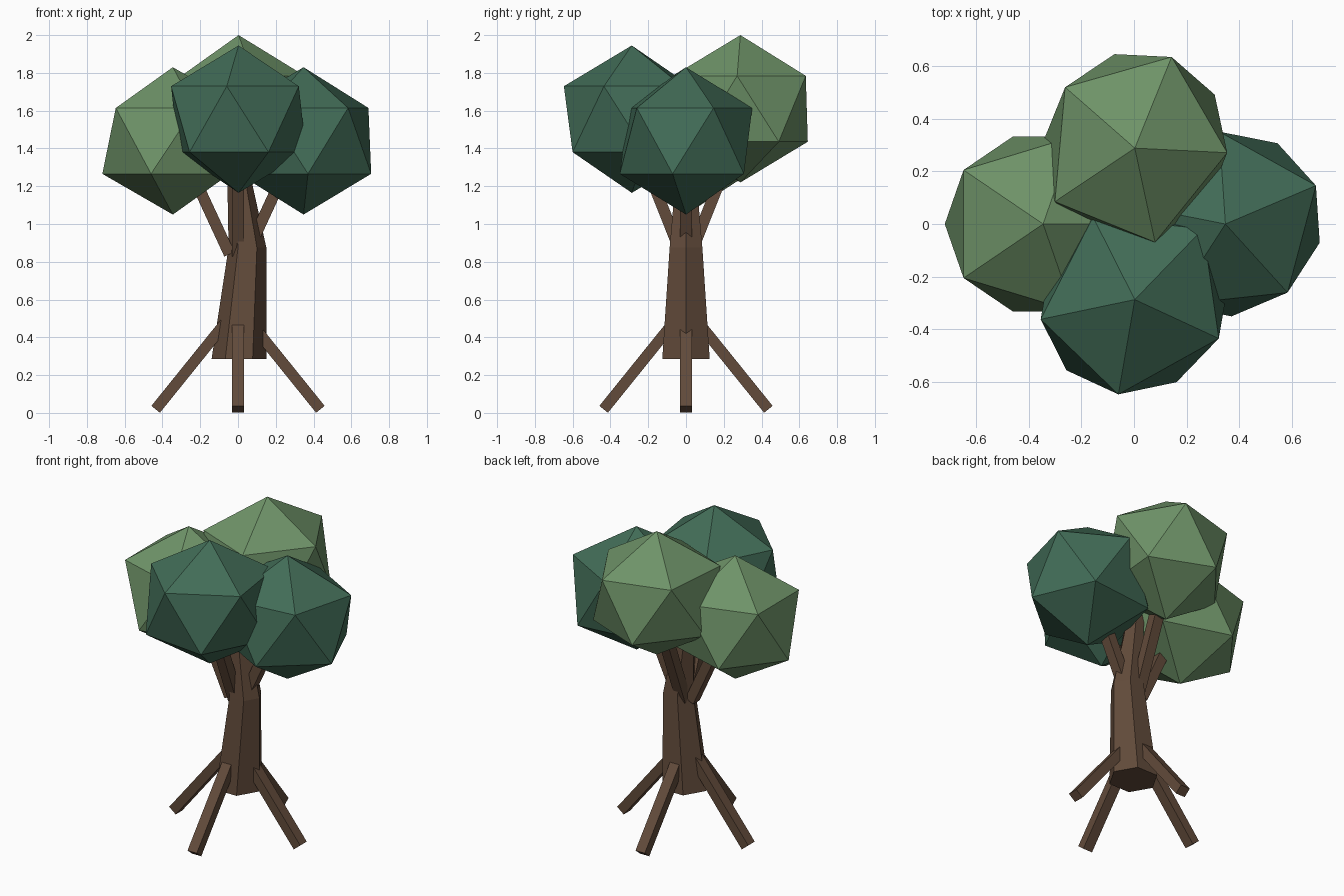
import bpy, bmesh, math
from mathutils import Matrix, Vector

if "Cube" in bpy.data.objects:
    bpy.data.objects.remove(bpy.data.objects["Cube"], do_unlink=True)


def material(name, rgb):
    mat = bpy.data.materials.new(name)
    mat.use_nodes = True
    mat.diffuse_color = (*rgb, 1)
    mat.node_tree.nodes["Principled BSDF"].inputs["Base Color"].default_value = (*rgb, 1)
    return mat


bark = material("bark_brown", (0.122, 0.07, 0.043))
light_leaf = material("light_green", (0.156, 0.29, 0.138))
dark_leaf = material("dark_green", (0.054, 0.15, 0.095))


def finish(bm, name, mat):
    bmesh.ops.recalc_face_normals(bm, faces=bm.faces)
    mesh = bpy.data.meshes.new(name)
    bm.to_mesh(mesh)
    bm.free()
    mesh.materials.append(mat)
    obj = bpy.data.objects.new(name, mesh)
    bpy.context.collection.objects.link(obj)
    return obj


def strut(name, start, end, width, depth):
    """Rectangular beam between two points, its width kept level."""
    start, end = Vector(start), Vector(end)
    along = (end - start).normalized()
    side = along.cross(Vector((0, 0, 1))).normalized()
    turn = Matrix((side, along.cross(side), along)).transposed().to_4x4()
    size = Matrix.Diagonal((width, depth, (end - start).length, 1))
    bm = bmesh.new()
    bmesh.ops.create_cube(bm, size=1, matrix=Matrix.Translation((start + end) / 2) @ turn @ size)
    return finish(bm, name, bark)


# Trunk: a bent, tapering hexagonal column (centre x, height, radius)
bm = bmesh.new()
rings = []
for cx, z, r in [(0.005, 0.285, 0.145), (0.05, 0.875, 0.1), (0.01, 1.21, 0.066), (-0.015, 1.42, 0.05)]:
    angles = [math.radians(60 * i) for i in range(6)]
    rings.append([bm.verts.new((cx + r * math.cos(a), r * math.sin(a), z)) for a in angles])
for low, high in zip(rings, rings[1:]):
    for i in range(6):
        j = (i + 1) % 6
        bm.faces.new((low[i], low[j], high[j], high[i]))
bm.faces.new(rings[0][::-1])
bm.faces.new(rings[-1])
finish(bm, "trunk", bark)

# Splayed roots and upper branches, one to each side
sides = {"left": (1, 0), "right": (-1, 0), "front": (0, -1), "back": (0, 1)}
for side, (dx, dy) in sides.items():
    strut(side + "_root", (0.04 * dx, 0.04 * dy, 0.51), (0.436 * dx, 0.436 * dy, 0.019), 0.065, 0.058)
    reach = 0.23 if dx else 0.2
    base = 0.045 if dx else 0.025
    strut(side + "_branch", (base * dx, base * dy, 0.84),
          (reach * dx, reach * dy, 1.24 if dx else 1.28), 0.065, 0.06)

# Foliage: faceted balls, slightly stretched and each turned a little further
crowns = [("right", -0.345, 0, 1.44, 0, light_leaf),
          ("left", 0.347, 0, 1.44, 23, dark_leaf),
          ("front", 0.003, -0.287, 1.555, 46, dark_leaf),
          ("back", 0.003, 0.288, 1.61, 68, light_leaf)]
for side, x, y, z, turn, mat in crowns:
    bm = bmesh.new()
    bmesh.ops.create_icosphere(bm, subdivisions=1, radius=0.39)
    bm.transform(Matrix.Translation((x, y, z)) @ Matrix.Rotation(math.radians(turn), 4, "Z")
                 @ Matrix.Diagonal((1.07, 1, 1, 1)))
    finish(bm, side + "_foliage", mat)
